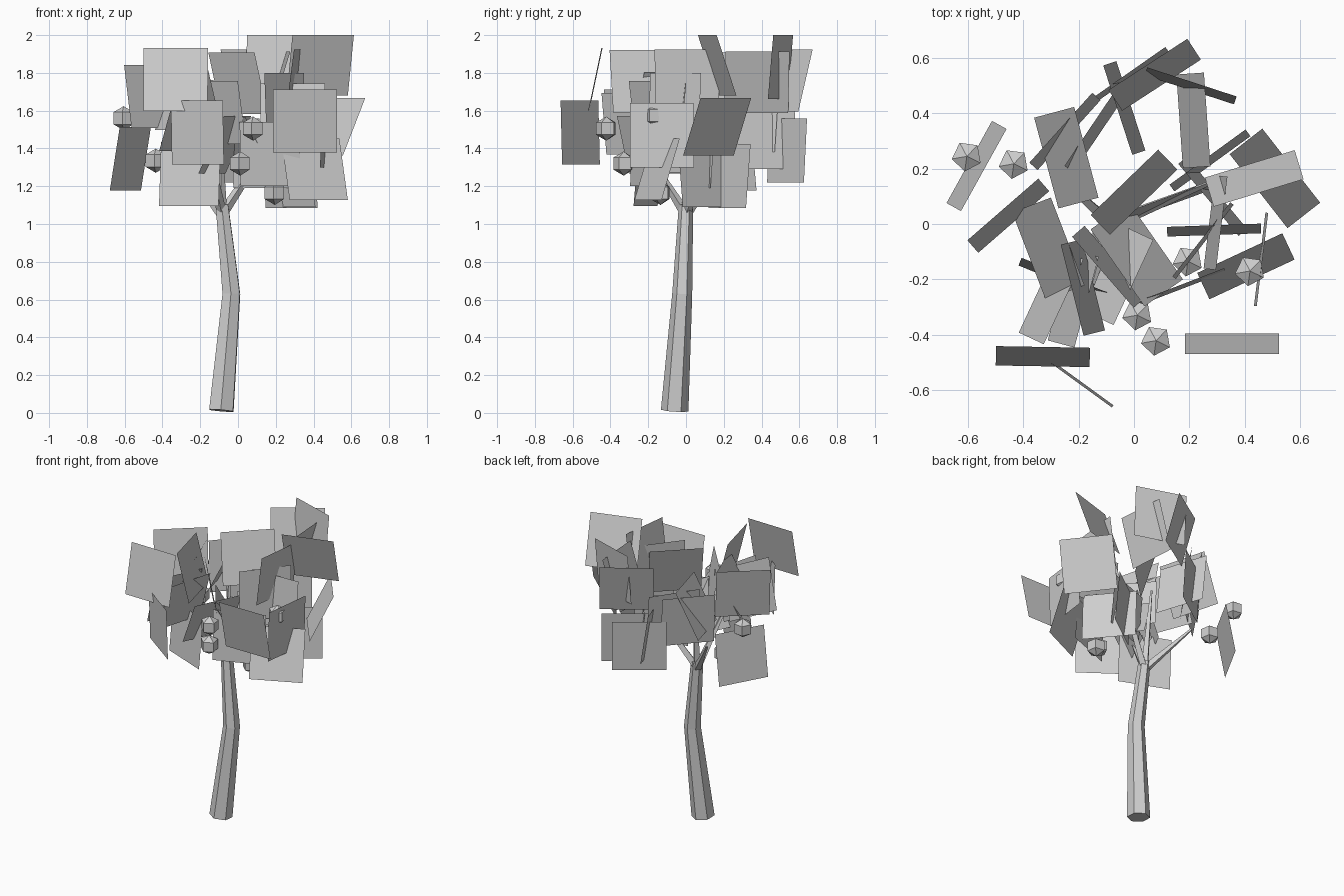
import bpy, bmesh, math
from mathutils import Vector, Matrix

mat = bpy.data.materials.new("plain_grey")
mat.diffuse_color = (0.62, 0.62, 0.62, 1)


def finish(bm, name):
    mesh = bpy.data.meshes.new(name)
    bm.to_mesh(mesh)
    bm.free()
    mesh.materials.append(mat)
    obj = bpy.data.objects.new(name, mesh)
    bpy.context.collection.objects.link(obj)
    return obj


def limb(name, path, sides, turn=0.0):
    """Faceted tapering tube through (x, y, z, radius) points."""
    bm = bmesh.new()
    pts = [Vector(p[:3]) for p in path]
    rings = []
    for i, p in enumerate(path):
        d = pts[min(i + 1, len(pts) - 1)] - pts[max(i - 1, 0)]
        rot = Vector((0, 0, 1)).rotation_difference(d)
        ring = []
        for k in range(sides):
            a = turn + 2 * math.pi * k / sides
            off = Vector((math.cos(a), math.sin(a), 0)) * p[3]
            ring.append(bm.verts.new(pts[i] + rot @ off))
        rings.append(ring)
    for lo, hi in zip(rings, rings[1:]):
        for k in range(sides):
            n = (k + 1) % sides
            bm.faces.new((lo[k], lo[n], hi[n], hi[k]))
    bm.faces.new(rings[0][::-1])
    bm.faces.new(rings[-1])
    finish(bm, name)


def leaf(name, x, y, z, yaw, lean):
    """Square card; lean shifts the bottom edge sideways."""
    size = 0.34
    a = math.radians(yaw)
    u = Vector((math.cos(a), math.sin(a), 0)) * size / 2
    v = Vector((math.sin(a) * lean, -math.cos(a) * lean,
                math.sqrt(size ** 2 - lean ** 2))) / 2
    c = Vector((x, y, z))
    bm = bmesh.new()
    bm.faces.new([bm.verts.new(c + s * u + t * v)
                  for s, t in ((-1, -1), (1, -1), (1, 1), (-1, 1))])
    finish(bm, name)


# Trunk with one bend
limb("trunk", [(-0.088, -0.06, 0.012, 0.073), (-0.035, -0.02, 0.63, 0.053),
               (-0.085, 0.0, 1.1, 0.038)], 6, 0.48)

# Branches fanning out of the trunk top
tips = [(-0.3, 0.2, 1.33), (-0.15, -0.22, 1.4), (0.28, 0.15, 1.6),
        (-0.1, 0.05, 1.6)]
for i, tip in enumerate(tips):
    limb(f"branch_{i + 1}", [(-0.085, 0, 1.05, 0.028), (*tip, 0.008)], 4)

# Leaf cards: x, y, z of the centre, yaw in degrees, lean
upper = [(-0.33, -0.48, 1.765, -1, -0.07), (0.295, 0.005, 1.755, 83, 0.045),
         (0.435, 0.165, 1.84, 17, 0.11), (0.215, 0.375, 1.75, 94, 0.1),
         (0.205, 0.5, 1.83, -18, -0.03), (0.075, 0.54, 1.76, 33, -0.09),
         (-0.455, 0.03, 1.675, 41, -0.06), (0, 0.115, 1.745, 44, -0.1),
         (-0.31, -0.09, 1.65, 111, 0.15), (-0.185, -0.23, 1.755, 104, -0.08),
         (-0.245, 0.24, 1.61, 105, 0.15)]
middle = [(-0.215, -0.56, 1.485, -36, 0.01), (0.355, -0.433, 1.545, 0, 0.075),
          (0.46, -0.128, 1.47, 83, 0.01), (0.29, -0.022, 1.575, 2, -0.035),
          (0.51, 0.165, 1.515, -52, -0.15), (-0.035, 0.42, 1.46, 108, -0.05),
          (-0.22, -0.27, 1.53, 75, 0.1), (-0.09, -0.155, 1.59, 131, -0.06),
          (0.01, -0.11, 1.42, 125, -0.17), (-0.3, -0.26, 1.55, 65, 0.1),
          (0.25, -0.06, 1.63, 52, -0.015), (-0.14, 0.34, 1.55, 56, -0.04),
          (-0.25, 0.335, 1.55, 48, -0.04)]
lower = [(0.405, -0.153, 1.29, 25, -0.105), (-0.02, 0.535, 1.39, 35, -0.02),
         (-0.57, 0.21, 1.345, 61, 0.06), (-0.255, -0.2, 1.265, -22, -0.03),
         (0.275, 0.23, 1.255, 36, -0.03), (0.13, 0.085, 1.36, 20, -0.03),
         (0.285, 0.1, 1.26, 130, -0.04), (0.17, -0.228, 1.37, 21, -0.015),
         (-0.07, -0.18, 1.42, 65, 0.15)]
for tier, cards in (("upper", upper), ("middle", middle), ("lower", lower)):
    for i, card in enumerate(cards):
        leaf(f"{tier}_leaf_{i + 1}", *card)

# Five-sided faceted fruits
fruits = [(-0.605, 0.245, 1.56), (-0.435, 0.218, 1.335), (0.195, -0.135, 1.165),
          (0.012, -0.33, 1.32), (0.08, -0.422, 1.505), (0.42, -0.17, 1.575)]
for i, pos in enumerate(fruits):
    bm = bmesh.new()
    bmesh.ops.create_uvsphere(bm, u_segments=5, v_segments=3, radius=0.064)
    bm.transform(Matrix.Translation(pos) @ Matrix.Rotation(math.radians(28), 4, 'Z'))
    finish(bm, f"fruit_{i + 1}")
